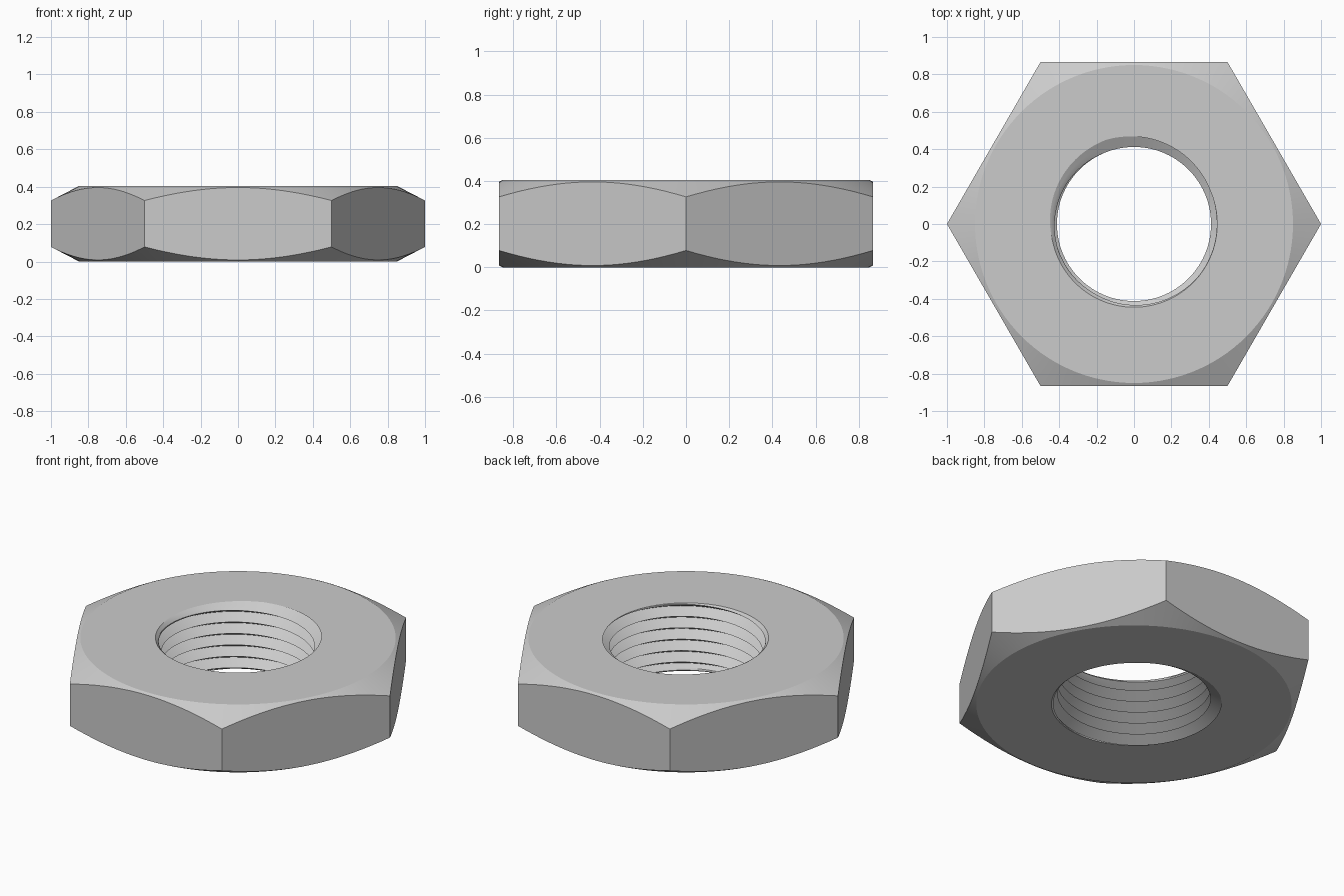
import bpy, bmesh
from math import pi, sin, cos, radians

cube = bpy.data.objects.get("Cube")
if cube:
    bpy.data.objects.remove(cube)

HEIGHT = 0.404
APOTHEM = cos(radians(30))
FACE_R, BEVEL = 0.85, 0.52            # flat end face radius, corner bevel slope
MINOR, MAJOR, PITCH = 0.412, 0.474, 0.068
MOUTH_R = 0.445                       # countersink radius at both ends
COLUMNS, STEPS = 120, 8               # around the axis, per thread turn


def hex_radius(angle):
    return APOTHEM / cos(angle % (pi / 3) - pi / 6)


# Helical V thread, opened by a small countersink at each end
PHASE = HEIGHT - PITCH * 0.3


def bore_radius(z, angle):
    turn = ((z - PHASE) / PITCH - angle / (2 * pi)) % 1
    thread = MINOR + (MAJOR - MINOR) * abs(1 - 2 * turn)
    return max(thread, MOUTH_R - min(z, HEIGHT - z))


# One closed cross-section: up the bore, then down the bevelled outside
def section(angle):
    points = []
    turns = int(HEIGHT / PITCH) + 2
    for k in range(-turns * STEPS, 2 * STEPS):
        z = PHASE + PITCH * (k / STEPS + angle / (2 * pi))
        z = min(max(z, 0), HEIGHT)
        points.append((bore_radius(z, angle), z))
    rim = hex_radius(angle)
    drop = BEVEL * (rim - FACE_R)
    points += [(FACE_R, HEIGHT), (rim, HEIGHT - drop), (rim, drop), (FACE_R, 0)]
    return points


bm = bmesh.new()
rings = []
for i in range(COLUMNS + 1):
    a = 2 * pi * i / COLUMNS
    rings.append([bm.verts.new((r * cos(a), r * sin(a), z)) for r, z in section(a)])
for ring, following in zip(rings, rings[1:]):
    for j in range(len(ring)):
        bm.faces.new((ring[j - 1], ring[j], following[j], following[j - 1]))
bmesh.ops.remove_doubles(bm, verts=bm.verts, dist=0.0001)
bmesh.ops.recalc_face_normals(bm, faces=bm.faces)

mesh = bpy.data.meshes.new("hex_nut")
bm.to_mesh(mesh)
bm.free()
nut = bpy.data.objects.new("hex_nut", mesh)
bpy.context.collection.objects.link(nut)

# Plain light metal
steel = bpy.data.materials.new("light_grey")
steel.use_nodes = True
colour = (0.6, 0.6, 0.6, 1)
steel.diffuse_color = colour
steel.node_tree.nodes["Principled BSDF"].inputs["Base Color"].default_value = colour
mesh.materials.append(steel)

bpy.context.view_layer.objects.active = nut
nut.select_set(True)
bpy.ops.object.shade_smooth_by_angle(angle=radians(20))
